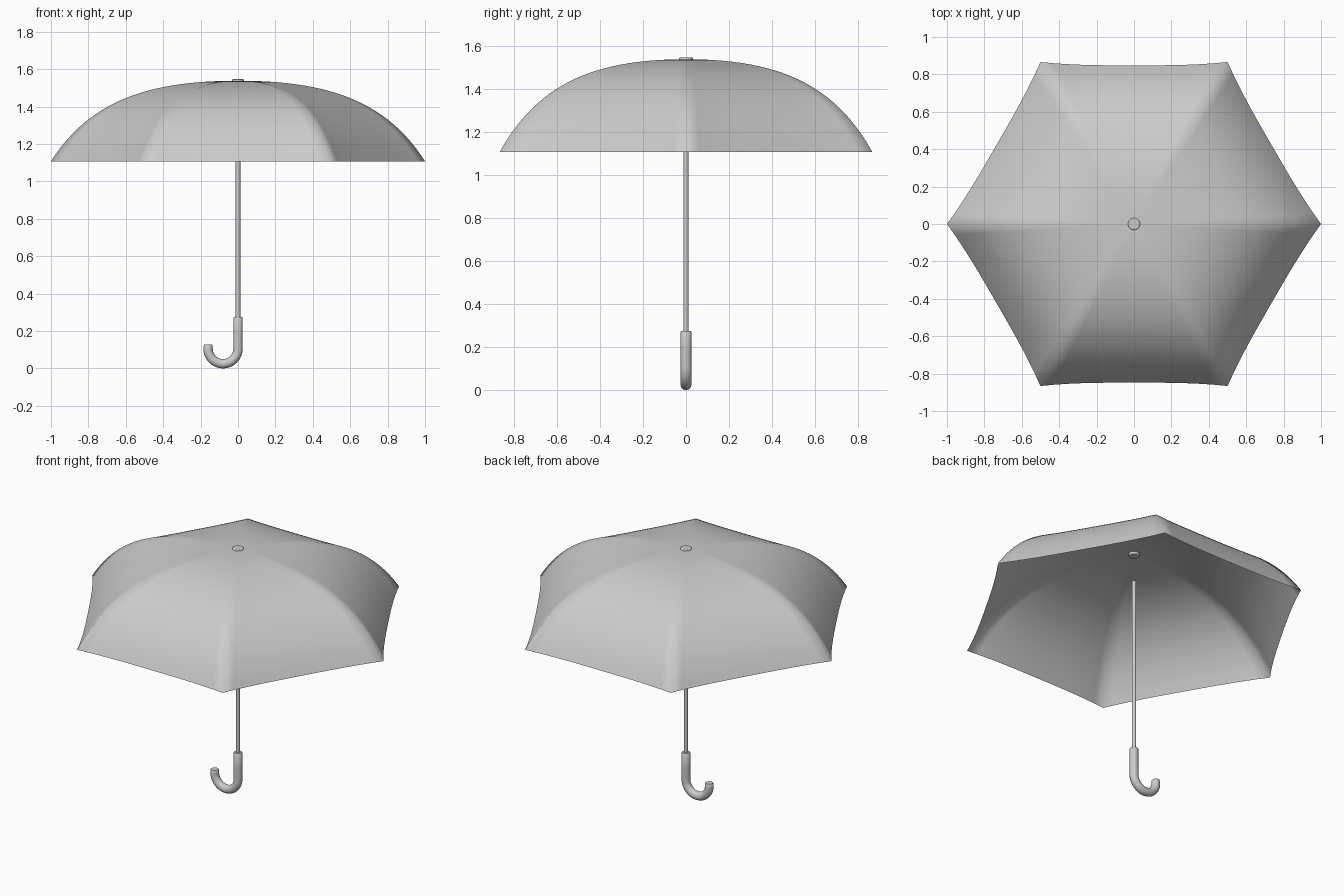
import bpy, bmesh, math
from mathutils import Vector
from mathutils.geometry import interpolate_bezier

if "Cube" in bpy.data.objects:
    bpy.data.objects.remove(bpy.data.objects["Cube"])


def add_mesh(name, bm):
    bmesh.ops.recalc_face_normals(bm, faces=bm.faces[:])
    mesh = bpy.data.meshes.new(name)
    bm.to_mesh(mesh)
    bm.free()
    ob = bpy.data.objects.new(name, mesh)
    bpy.context.collection.objects.link(ob)
    return ob


def smooth(ob, angle=40):
    bpy.ops.object.select_all(action='DESELECT')
    ob.select_set(True)
    bpy.context.view_layer.objects.active = ob
    bpy.ops.object.shade_smooth_by_angle(angle=math.radians(angle))


def cylinder(name, radius, z0, z1, sides=32, bevel=0.0):
    bpy.ops.mesh.primitive_cylinder_add(vertices=sides, radius=radius, depth=z1 - z0,
                                        location=(0, 0, (z0 + z1) / 2))
    ob = bpy.context.object
    ob.name = name
    if bevel:
        mod = ob.modifiers.new("soft_edge", 'BEVEL')
        mod.width, mod.segments = bevel, 3
    smooth(ob)
    return ob


# canopy: one curved rib profile repeated round a six-sided plan, panels sag slightly inward
PANELS, STEPS = 6, 14
profile = interpolate_bezier(Vector((0, 0, 1.538)), Vector((0.5, 0, 1.538)),
                             Vector((0.8, 0, 1.42)), Vector((1, 0, 1.107)), 28)
bm = bmesh.new()
top = bm.verts.new((0, 0, 1.538))
previous = None
for p in profile[1:]:
    ring = []
    for k in range(PANELS):
        a, b = (Vector((math.cos(t), math.sin(t), 0)) for t in
                (k * math.tau / PANELS, (k + 1) * math.tau / PANELS))
        for i in range(STEPS):
            f = i / STEPS
            sag = 0.018 * p.x ** 2 * (1 - abs(2 * f - 1) ** 3)
            pos = a.lerp(b, f) * p.x - (a + b).normalized() * sag
            ring.append(bm.verts.new((pos.x, pos.y, p.z)))
    n = len(ring)
    for i in range(n):
        j = (i + 1) % n
        if previous:
            bm.faces.new((previous[i], ring[i], ring[j], previous[j]))
        else:
            bm.faces.new((top, ring[i], ring[j]))
    previous = ring
smooth(add_mesh("canopy", bm), 80)

# small button on top, and the pole
cylinder("top_button", 0.032, 1.525, 1.546, bevel=0.005)
cylinder("pole", 0.0125, 0.26, 1.36)

# hooked handle: a round tube along a J-shaped path
path = [(0, 0.275), (0, 0.27), (0, 0.19)]
path += [(-0.08 + 0.08 * math.cos(t), 0.105 - 0.08 * math.sin(t))
         for t in (math.pi * i / 20 for i in range(21))]
path += [(-0.16, 0.12), (-0.16, 0.127)]
bm = bmesh.new()
rings, SIDES = [], 24
for i, (x, z) in enumerate(path):
    x0, z0 = path[max(i - 1, 0)]
    x1, z1 = path[min(i + 1, len(path) - 1)]
    along = Vector((x1 - x0, 0, z1 - z0)).normalized()
    side = along.cross(Vector((0, 1, 0)))
    r = 0.021 if i in (0, len(path) - 1) else 0.025
    rings.append([bm.verts.new(Vector((x, 0, z)) + side * (r * math.cos(u))
                               + Vector((0, r * math.sin(u), 0)))
                  for u in (math.tau * s / SIDES for s in range(SIDES))])
for r0, r1 in zip(rings, rings[1:]):
    for s in range(SIDES):
        q = (s + 1) % SIDES
        bm.faces.new((r0[s], r0[q], r1[q], r1[s]))
bm.faces.new(rings[0])
bm.faces.new(rings[-1])
smooth(add_mesh("hook_handle", bm))
